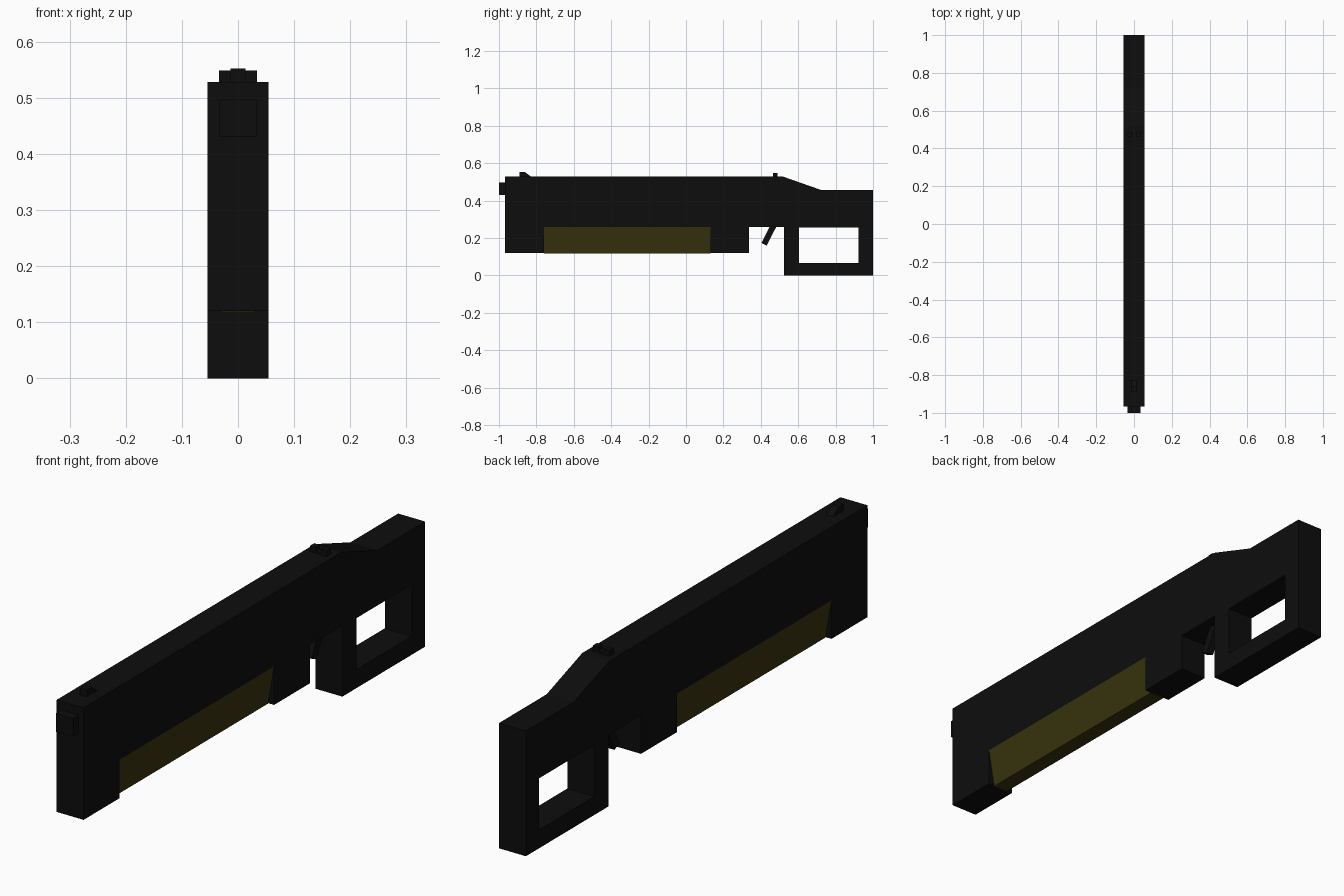
import bpy, bmesh, math

if "Cube" in bpy.data.objects:
    bpy.data.objects.remove(bpy.data.objects["Cube"])


def material(name, rgb):
    mat = bpy.data.materials.new(name)
    mat.diffuse_color = (*rgb, 1)
    mat.use_nodes = True
    mat.node_tree.nodes["Principled BSDF"].inputs["Base Color"].default_value = mat.diffuse_color
    return mat


BLACK = material("black_metal", (0.004, 0.004, 0.004))
OLIVE = material("olive_grip", (0.04, 0.033, 0.004))


def side_profile(name, loops, half, x=0):
    """Extrude filled (y, z) outlines across x; inner loops become holes."""
    curve = bpy.data.curves.new(name, 'CURVE')
    curve.dimensions = '2D'
    curve.fill_mode = 'BOTH'
    curve.extrude = half
    for pts in loops:
        spline = curve.splines.new('POLY')
        spline.points.add(len(pts) - 1)
        for p, (y, z) in zip(spline.points, pts):
            p.co = (y, z, 0, 1)
        spline.use_cyclic_u = True
    obj = bpy.data.objects.new(name, curve)
    obj.location.x = x
    obj.rotation_euler = (math.pi / 2, 0, math.pi / 2)
    bpy.context.collection.objects.link(obj)
    bpy.ops.object.select_all(action='DESELECT')
    obj.select_set(True)
    bpy.context.view_layer.objects.active = obj
    bpy.ops.object.convert(target='MESH')
    obj = bpy.context.object
    bm = bmesh.new()
    bm.from_mesh(obj.data)
    bmesh.ops.remove_doubles(bm, verts=bm.verts, dist=1e-5)
    bmesh.ops.recalc_face_normals(bm, faces=bm.faces)
    for f in bm.faces:
        f.smooth = False
    bm.to_mesh(obj.data)
    bm.free()
    obj.data.materials.clear()
    obj.data.materials.append(BLACK)
    return obj


def rect(y0, y1, z0, z1):
    return [(y0, z0), (y1, z0), (y1, z1), (y0, z1)]


# Receiver, stock and closed handle loop with a notch for the fore grip
outline = [(-0.967, 0.12), (-0.76, 0.12), (-0.76, 0.26), (0.13, 0.26),
           (0.13, 0.12), (0.337, 0.12), (0.337, 0.26), (0.523, 0.26),
           (0.523, 0), (1, 0), (1, 0.456), (0.725, 0.456),
           (0.52, 0.528), (-0.967, 0.528)]
side_profile("body", [outline, rect(0.605, 0.923, 0.067, 0.255)], 0.0545)

# Fore grip, tapering towards the bottom
grip = side_profile("fore_grip", [rect(-0.76, 0.13, 0.118, 0.26)], 0.0545)
for v in grip.data.vertices:
    if v.co.y < 0.2:
        v.co.z *= 0.55
grip.data.materials[0] = OLIVE

# Muzzle, trigger and front sight ramp
side_profile("muzzle", [rect(-1, -0.96, 0.43, 0.497)], 0.034)
side_profile("trigger", [[(0.45, 0.265), (0.485, 0.265), (0.432, 0.16),
                          (0.403, 0.173)]], 0.014)
side_profile("front_sight", [[(-0.89, 0.525), (-0.825, 0.525),
                              (-0.86, 0.552), (-0.89, 0.552)]], 0.0135)

# Rear sight: low bar with two posts
side_profile("rear_sight_bar", [rect(0.464, 0.488, 0.525, 0.535)], 0.034)
for name, s in (("left", -1), ("right", 1)):
    side_profile("rear_sight_post_" + name,
                 [rect(0.464, 0.488, 0.53, 0.549)], 0.011, s * 0.023)
